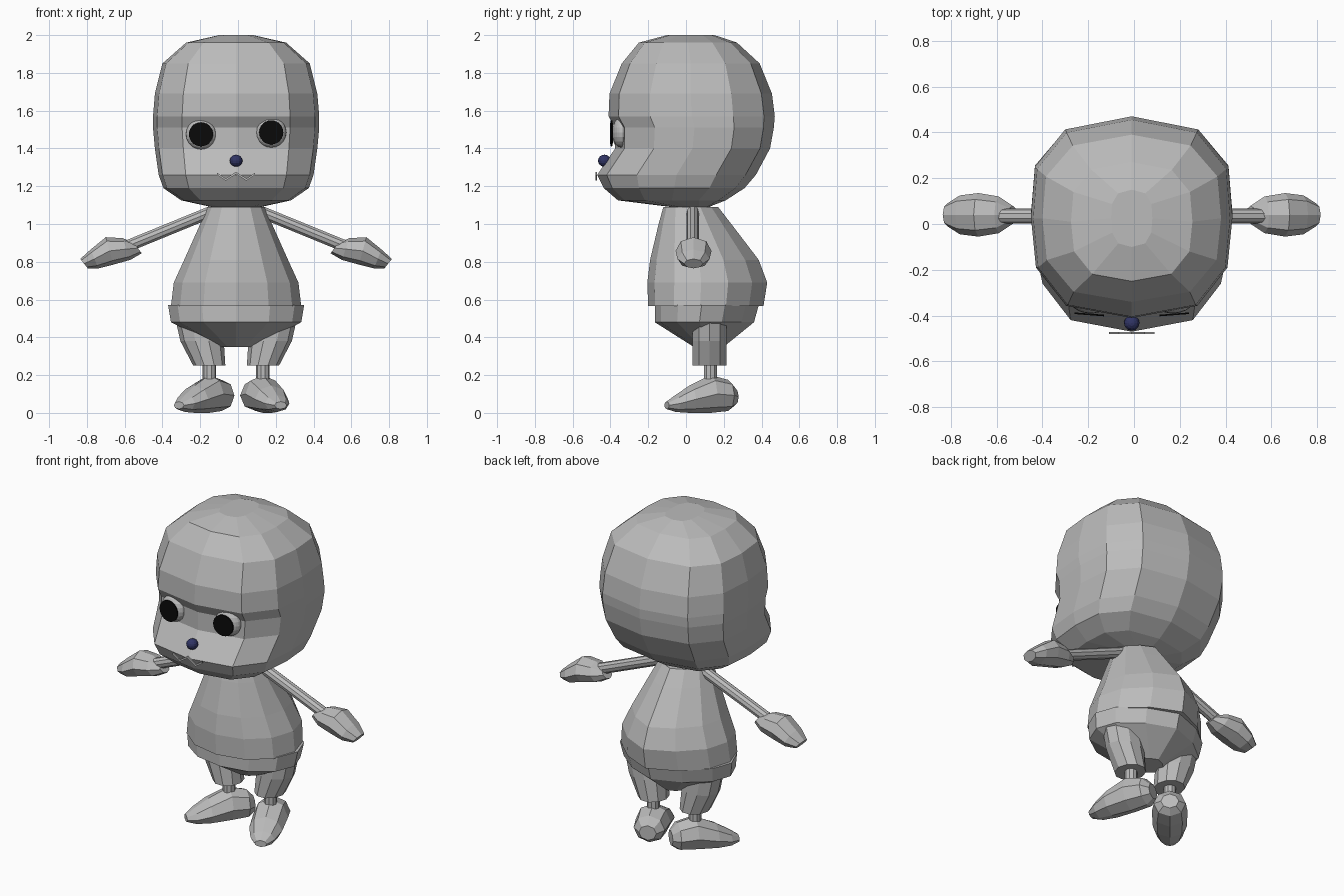
import bpy, bmesh, math
from mathutils import Vector, Matrix

if "Cube" in bpy.data.objects:
    bpy.data.objects.remove(bpy.data.objects["Cube"])

CX = -0.01  # mirror line of the figure


def material(name, rgb):
    m = bpy.data.materials.new(name)
    m.diffuse_color = (*rgb, 1)
    m.use_nodes = True
    m.node_tree.nodes["Principled BSDF"].inputs["Base Color"].default_value = m.diffuse_color
    return m


GREY = material("plain grey", (0.5, 0.5, 0.5))
BLACK = material("black", (0.003, 0.003, 0.003))
NAVY = material("navy", (0.03, 0.035, 0.13))


def finish(name, bm, mat):
    bmesh.ops.recalc_face_normals(bm, faces=bm.faces)
    me = bpy.data.meshes.new(name)
    bm.to_mesh(me)
    bm.free()
    me.materials.append(mat)
    ob = bpy.data.objects.new(name, me)
    bpy.context.collection.objects.link(ob)
    return ob


def loft(name, rings, mat=GREY):
    """Skin a list of equal-length point rings and cap both ends."""
    bm = bmesh.new()
    vs = [[bm.verts.new(p) for p in r] for r in rings]
    n = len(vs[0])
    for a, b in zip(vs, vs[1:]):
        for i in range(n):
            j = (i + 1) % n
            bm.faces.new((a[i], a[j], b[j], b[i]))
    bm.faces.new(vs[0])
    bm.faces.new(vs[-1])
    return finish(name, bm, mat)


def mirrored_outline(half):
    return half + [(-x, y) for x, y in half[-2:0:-1]]


def level(outline, z, w, yf, yb, cx=CX):
    """Horizontal ring: unit outline scaled to half width and front/back limits."""
    c, h = (yf + yb) / 2, (yb - yf) / 2
    return [(cx + x * w, c + y * h, z) for x, y in outline]


def circle(n):
    return [(math.cos(2 * math.pi * i / n), math.sin(2 * math.pi * i / n)) for i in range(n)]


def tube(name, p, q, r, n=10):
    p, q = Vector(p), Vector(q)
    m = (q - p).to_track_quat('Z', 'Y').to_matrix()
    return loft(name, [[c + m @ Vector((x * r, y * r, 0)) for x, y in circle(n)] for c in (p, q)])


def ball(name, loc, size, mat, u=16, v=10, rot=0):
    bm = bmesh.new()
    mx = Matrix.Translation(loc) @ Matrix.Rotation(rot, 4, 'Z') @ Matrix.Diagonal((*size, 1))
    bmesh.ops.create_uvsphere(bm, u_segments=u, v_segments=v, radius=1, matrix=mx)
    return finish(name, bm, mat)


# Head: boxy round loft with recessed eye band and projecting muzzle
head = mirrored_outline([(0, -1), (.65, -.88), (.95, -.5), (1, 0), (.96, .5), (.66, .87), (0, 1)])
loft("head", [level(head, *r) for r in (
    (1.09, .13, -.08, .12), (1.125, .29, -.36, .21), (1.19, .385, -.435, .31),
    (1.26, .41, -.47, .37), (1.40, .43, -.375, .445), (1.51, .44, -.375, .465),
    (1.57, .44, -.41, .47), (1.69, .43, -.405, .455), (1.85, .39, -.34, .39),
    (1.96, .265, -.25, .27), (2.0, .09, -.10, .15))])

# Eyes: flattened balls with thin black discs
for s, side in ((-1, "left"), (1, "right")):
    x = CX + s * .186
    z = 1.475 if s < 0 else 1.485
    ball(side + "_eye", (x, -.345, z), (.08, .045, .08), GREY, 20, 10, s * .08)
    loft(side + "_pupil", [[(x + a * .064, y + s * a * .005, z + b * .064) for a, b in circle(24)]
                           for y in (-.398, -.391)], BLACK)

# Nose
ball("nose", (CX, -.432, 1.335), (.034, .034, .032), NAVY, 12, 8)

# Mouth: thin W-shaped strip on the muzzle
bm = bmesh.new()
path = [(-.1, 1.265), (-.055, 1.235), (0, 1.27), (.055, 1.235), (.1, 1.265)]
lo, hi = [[bm.verts.new((CX + x, -.475, z + d)) for x, z in path] for d in (-.006, .006)]
for i in range(4):
    bm.faces.new((lo[i], lo[i + 1], hi[i + 1], hi[i]))
mouth = finish("mouth", bm, GREY)
mod = mouth.modifiers.new("thickness", 'SOLIDIFY')
mod.thickness = .009
mod.offset = 0

# Neck
tube("neck", (CX, .035, 1.04), (CX, .035, 1.14), .095, 12)

# Shirt: flared, with a fuller back
shirt = mirrored_outline([(0, -1), (.5, -.88), (.86, -.55), (1, -.1), (.88, .35), (.5, .75), (0, 1)])
loft("shirt", [level(shirt, *r) for r in (
    (.565, .345, -.2, .41), (.69, .33, -.205, .43), (.81, .275, -.19, .385),
    (1.0, .19, -.145, .24), (1.09, .15, -.12, .17))])

# Shorts: waistband and seat
loft("shorts_seat", [level(shirt, *r) for r in (
    (.35, .09, .04, .2), (.48, .345, -.165, .36), (.57, .36, -.165, .385))])

for s, side in ((-1, "left"), (1, "right")):
    # Short leg, tapering inward
    loft(side + "_short_leg", [level(circle(10), z, w, .03, .22, CX + s * c) for z, w, c in (
        (.25, .085, .142), (.38, .115, .18), (.49, .12, .2))])
    lx = CX + s * .142
    # Shin
    tube(side + "_shin", (lx, .13, .14), (lx, .13, .27), .036)
    # Shoe: rings from heel to toe, turned outward
    turn = math.radians(-40 if s < 0 else 22)
    rings = []
    for t, w, z0, z1 in ((-.14, .05, .04, .13), (-.1, .09, .01, .175), (0, .1, 0, .2),
                         (.12, .095, 0, .145), (.2, .07, .005, .095), (.25, .035, .02, .06)):
        ring = []
        for a, b in circle(8):
            p = Matrix.Rotation(turn, 3, 'Z') @ Vector((a * w, -t, 0))
            ring.append((lx + p.x, .13 + p.y, (z0 + z1) / 2 + b * (z1 - z0) / 2))
        rings.append(ring)
    loft(side + "_shoe", rings)
    # Arm
    tube(side + "_arm", (CX + s * .13, .035, 1.065), (CX + s * .57, .035, .885), .033)
    # Mitten hand: rings from wrist to fingertips
    loft(side + "_hand", [[(CX + s * (x + b * .02), .04 + a * w, (z0 + z1) / 2 + b * (z1 - z0) / 2)
                           for a, b in circle(8)] for x, w, z0, z1 in (
        (.52, .04, .845, .9), (.58, .08, .81, .925), (.67, .095, .785, .93),
        (.75, .085, .765, .865), (.805, .05, .765, .815))])
